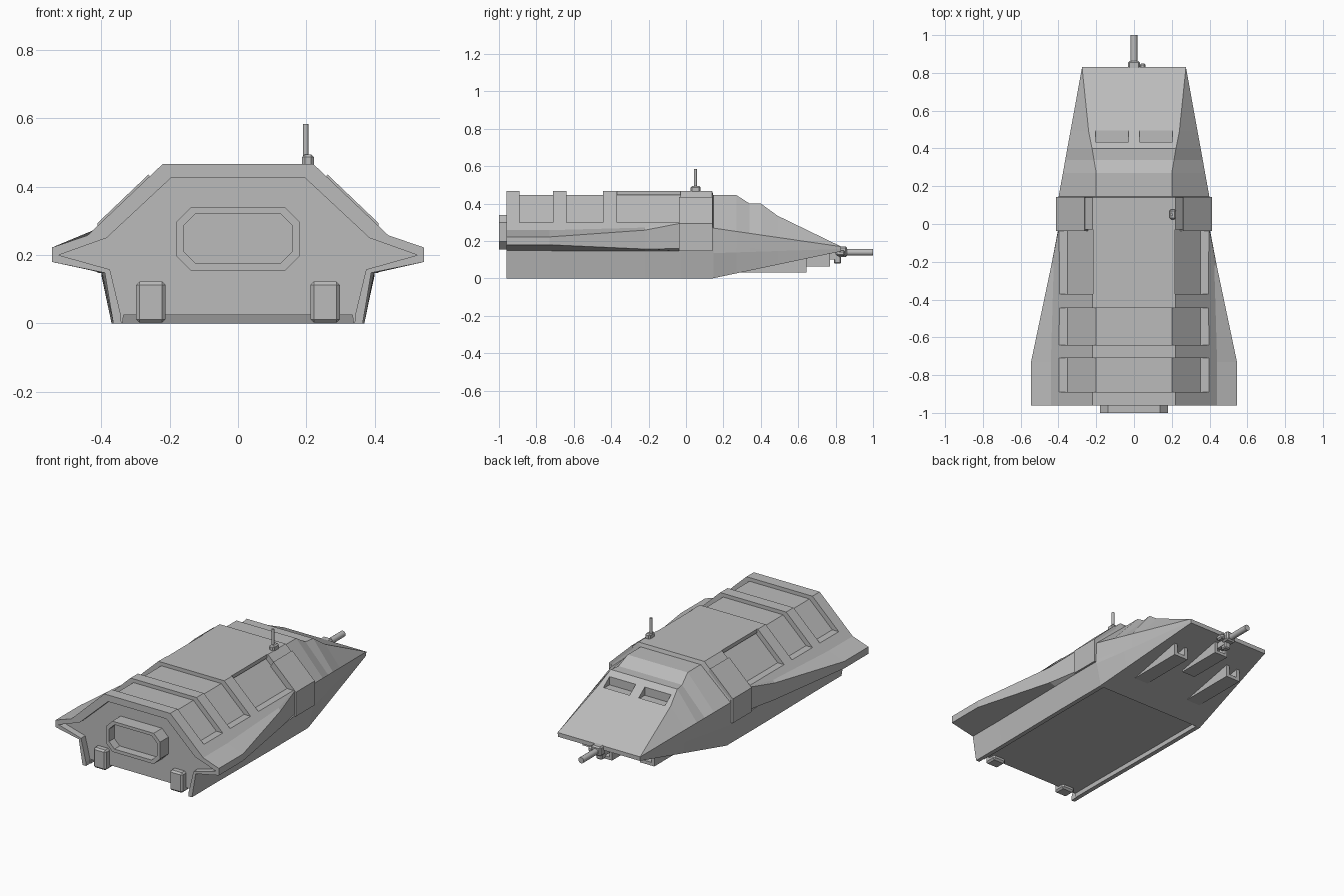
import bpy, bmesh, math
from mathutils import Matrix

cube = bpy.data.objects.get("Cube")
if cube:
    bpy.data.objects.remove(cube, do_unlink=True)

grey = bpy.data.materials.new("plain grey")
grey.use_nodes = True
grey.diffuse_color = (0.5, 0.5, 0.5, 1)
grey.node_tree.nodes["Principled BSDF"].inputs["Base Color"].default_value = (0.5, 0.5, 0.5, 1)


def finish(bm, name):
    bmesh.ops.remove_doubles(bm, verts=bm.verts, dist=0.0005)
    bmesh.ops.recalc_face_normals(bm, faces=bm.faces)
    mesh = bpy.data.meshes.new(name)
    bm.to_mesh(mesh)
    bm.free()
    obj = bpy.data.objects.new(name, mesh)
    bpy.context.scene.collection.objects.link(obj)
    mesh.materials.append(grey)
    return obj


def loft(name, rings):
    """Skin a list of closed rings and cap both ends."""
    bm = bmesh.new()
    rows = [[bm.verts.new(p) for p in ring] for ring in rings]
    n = len(rows[0])
    for a, b in zip(rows, rows[1:]):
        for i in range(n):
            j = (i + 1) % n
            bm.faces.new((a[i], a[j], b[j], b[i]))
    bm.faces.new(rows[0])
    bm.faces.new(rows[-1])
    return finish(bm, name)


def mirrored(half):
    return half + [(-x, z) for x, z in reversed(half)]


def prism(name, outline, y0, y1):
    return loft(name, [[(x, y, z) for x, z in outline] for y in (y0, y1)])


def box(name, x0, x1, y0, y1, z0, z1, bevel=0):
    obj = prism(name, [(x0, z0), (x1, z0), (x1, z1), (x0, z1)], y0, y1)
    if bevel:
        mod = obj.modifiers.new("chamfer", "BEVEL")
        mod.width = bevel
        mod.segments = 1
    return obj


def cylinder(name, radius, length, centre, along_y=False):
    bm = bmesh.new()
    bmesh.ops.create_cone(bm, cap_ends=True, segments=16, radius1=radius, radius2=radius, depth=length)
    if along_y:
        bmesh.ops.rotate(bm, verts=bm.verts, matrix=Matrix.Rotation(math.pi / 2, 3, "X"))
    bmesh.ops.translate(bm, verts=bm.verts, vec=centre)
    obj = finish(bm, name)
    for p in obj.data.polygons:
        p.use_smooth = len(p.vertices) == 4
    return obj


def cut(target, cutter):
    mod = target.modifiers.new(cutter.name, "BOOLEAN")
    mod.operation = "DIFFERENCE"
    mod.solver = "EXACT"
    mod.object = cutter
    cutter.hide_render = True
    cutter.hide_set(True)


# Hull: roof corner, shoulder, wing tip top and bottom, wing root, floor rail
def section(y, roof, shoulder, tip_top, tip_low, root, floor, lift=0.025):
    rail = [floor, (floor[0] - 0.027, floor[1]), (floor[0] - 0.03, floor[1] + lift)]
    half = [roof, shoulder, tip_top, tip_low, root] + rail
    return [(x, y, z) for x, z in mirrored(half)]


ROOF = (0.22, 0.467)
wing = (ROOF, (0.44, 0.258), (0.545, 0.222), (0.545, 0.18), (0.39, 0.148), (0.365, 0))
waist = (ROOF, (0.396, 0.30), (0.40, 0.295), (0.402, 0.16), (0.40, 0.147), (0.37, 0))
rings = [section(-0.96, *wing), section(-0.73, *wing),
         section(-0.22, ROOF, (0.425, 0.272), (0.438, 0.258), (0.438, 0.157), (0.398, 0.147), (0.37, 0)),
         section(-0.03, *waist), section(0.13, *waist), section(0.14, *waist, lift=0)]


# Nose: chine and keel run straight to the tip while the roof steps down
def nose(y, roof):
    t = (y - 0.14) / 0.69
    chine = (0.40 - 0.125 * t, 0.27 - 0.1 * t)
    keel = (0.37 - 0.097 * t, 0.145 * t)
    mid = [(chine[0] + (keel[0] - chine[0]) * k * t, chine[1] + (keel[1] - chine[1]) * k)
           for k in (0.25, 0.4, 0.5)]
    return section(y, roof, chine, *mid, keel, lift=0)


for y, roof in ((0.146, (0.2, 0.445)), (0.27, (0.2, 0.445)), (0.34, (0.212, 0.40)),
                (0.40, (0.222, 0.40)), (0.49, (0.24, 0.335)), (0.83, (0.275, 0.17))):
    rings.append(nose(y, roof))
hull = loft("hull", rings)

# Sunken roof bands and side panels
band = mirrored([(0.2, 0.445), (0.353, 0.30), (0.6, 0.30), (0.6, 0.6)])
for i, (y0, y1) in enumerate(((-0.89, -0.71), (-0.64, -0.445))):
    cut(hull, prism(f"roof_band_cutter_{i}", band, y0, y1))
panel = [(0.2, 0.445), (0.353, 0.30), (0.6, 0.30), (0.6, 0.6), (0.216, 0.6), (0.216, 0.445)]
for side in (-1, 1):
    label = "left" if side > 0 else "right"
    cut(hull, prism(f"side_panel_cutter_{label}", [(x * side, z) for x, z in panel], -0.37, -0.03))
    x0, x1 = sorted((0.03 * side, 0.205 * side))
    cut(hull, box(f"window_cutter_{label}", x0, x1, 0.435, 0.495, 0.325, 0.5))

# Recessed rear wall
rear = mirrored([(0.195, 0.427), (0.385, 0.25), (0.525, 0.2), (0.375, 0.158), (0.343, 0.025), (0.338, -0.05)])
cut(hull, prism("rear_wall_cutter", rear, -1.1, -0.92))


# Rear hatch
def octagon(w, z0, z1, c):
    return mirrored([(w - c, z1), (w, z1 - c), (w, z0 + c), (w - c, z0)])


hatch = prism("rear_hatch", octagon(0.18, 0.155, 0.34, 0.042), -1.0, -0.90)
cut(hatch, prism("hatch_cutter", octagon(0.16, 0.175, 0.322, 0.036), -1.1, -0.95))

# Mirrored fittings
strip = [(0.262, 0.436), (0.412, 0.293), (0.412, 0.147), (0.37, 0.147), (0.36, 0.27), (0.24, 0.40)]
for side in (-1, 1):
    label = "left" if side > 0 else "right"
    prism(f"collar_strip_{label}", [(x * side, z) for x, z in strip], -0.037, 0.143)
    x0, x1 = sorted((0.212 * side, 0.298 * side))
    box(f"rear_block_{label}", x0, x1, -0.958, -0.88, 0.002, 0.123, 0.01)
    # Under-nose fairing with an open front channel
    x0, x1 = sorted((0.145 * side, 0.24 * side))
    fairing = box(f"fairing_{label}", x0, x1, 0.27, 0.645, 0.032, 0.12)
    cut(fairing, box(f"fairing_cutter_{label}", x0 + 0.02, x1 - 0.02, 0.57, 0.7, 0.052, 0.2))

# Central fairing and nose gun
centre = box("fairing_centre", -0.045, 0.045, 0.48, 0.77, 0.063, 0.14)
cut(centre, box("fairing_centre_cutter", -0.028, 0.028, 0.7, 0.8, 0.08, 0.2))
box("gun_bracket", -0.022, 0.022, 0.76, 0.82, 0.10, 0.145)
box("gun_cradle", -0.02, 0.02, 0.79, 0.83, 0.08, 0.13, 0.006)
box("gun_mount", -0.032, 0.032, 0.81, 0.862, 0.115, 0.172, 0.008)
box("gun_sight", 0.03, 0.062, 0.80, 0.85, 0.12, 0.15, 0.008)
cylinder("gun_barrel", 0.018, 0.18, (0, 0.91, 0.14), True)

# Antenna
box("antenna_base", 0.188, 0.222, 0.025, 0.078, 0.44, 0.495, 0.008)
cylinder("antenna_mast", 0.008, 0.1, (0.198, 0.05, 0.534))
